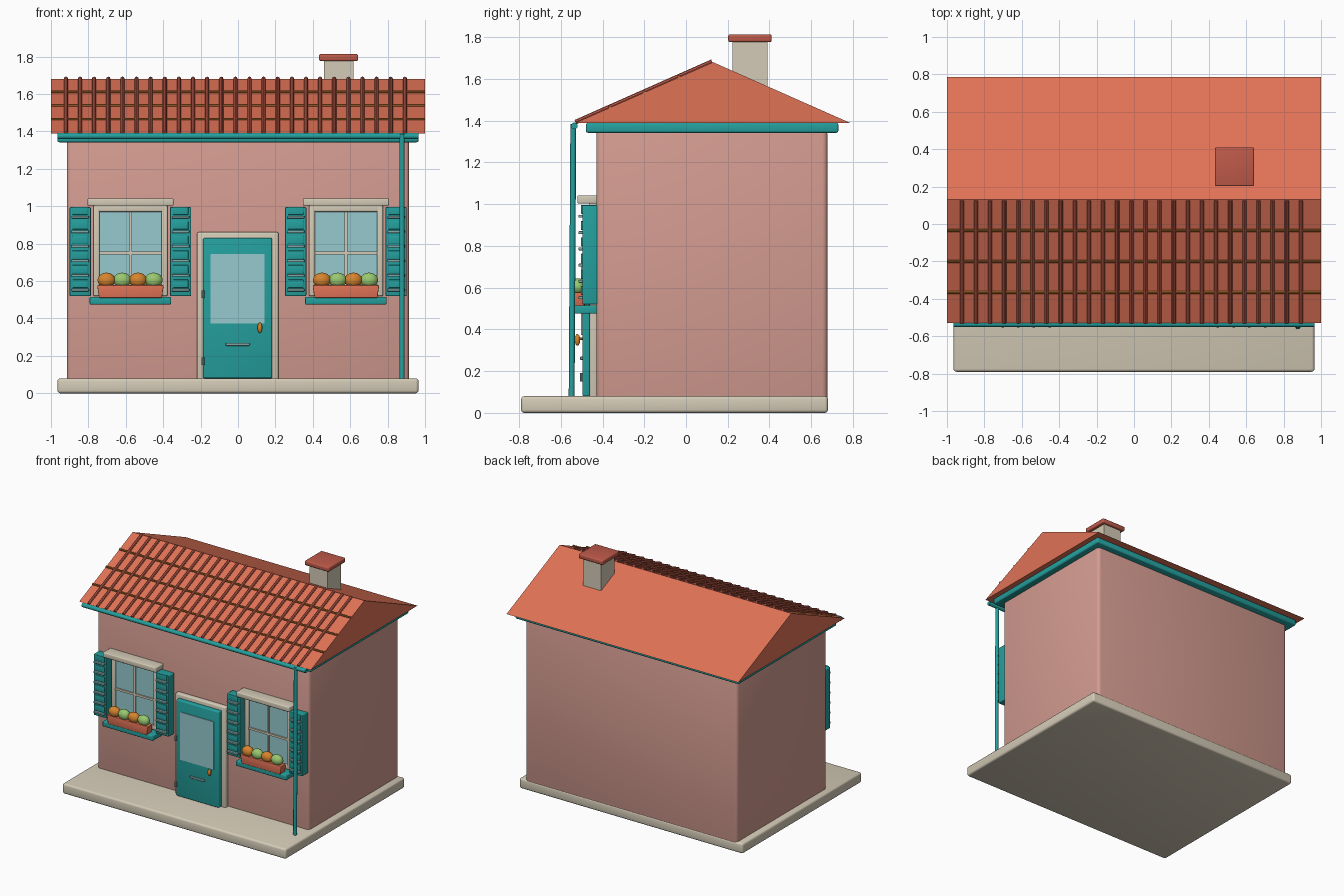
import bpy, bmesh, math
from mathutils import Vector, Matrix

old = bpy.data.objects.get("Cube")
if old:
    bpy.data.objects.remove(old, do_unlink=True)


def colour(name, r, g, b):
    lin = [((c / 255 + 0.055) / 1.055) ** 2.4 for c in (r, g, b)] + [1.0]
    m = bpy.data.materials.new(name)
    m.use_nodes = True
    m.diffuse_color = lin
    m.node_tree.nodes["Principled BSDF"].inputs["Base Color"].default_value = lin
    return m


PINK = colour("pink plaster", 212, 156, 145)
STONE = colour("pale stone", 212, 203, 183)
TEAL = colour("teal paint", 36, 160, 158)
CLAY = colour("terracotta", 224, 114, 86)
BRICK = colour("dark terracotta", 190, 90, 73)
GLASS = colour("window glass", 150, 202, 206)
ORANGE = colour("orange", 214, 132, 45)
GREEN = colour("leaf green", 152, 200, 112)
BROWN = colour("brown batten", 165, 100, 40)
METAL = colour("grey metal", 130, 168, 168)


def finish(name, bm, mat):
    bmesh.ops.recalc_face_normals(bm, faces=bm.faces)
    me = bpy.data.meshes.new(name)
    bm.to_mesh(me)
    bm.free()
    me.materials.append(mat)
    me.shade_smooth()
    me.set_sharp_from_angle(angle=math.radians(35))
    ob = bpy.data.objects.new(name, me)
    bpy.context.scene.collection.objects.link(ob)
    return ob


def box(name, x, y, z, mat, bevel=0.0, top=1.0):
    """Box from (min, max) ranges; top scales the upper face in x."""
    bm = bmesh.new()
    bmesh.ops.create_cube(bm, size=1)
    cx = sum(x) / 2
    for v in bm.verts:
        k = top if v.co.z > 0 else 1
        v.co = (cx + v.co.x * (x[1] - x[0]) * k,
                sum(y) / 2 + v.co.y * (y[1] - y[0]),
                sum(z) / 2 + v.co.z * (z[1] - z[0]))
    if bevel:
        bmesh.ops.bevel(bm, geom=bm.edges[:], offset=bevel, segments=3,
                        profile=0.5, affect='EDGES')
    return finish(name, bm, mat)


def rod(name, a, b, r, mat, sides=12):
    a, b = Vector(a), Vector(b)
    d = b - a
    bm = bmesh.new()
    turn = d.to_track_quat('Z', 'Y').to_matrix().to_4x4()
    bmesh.ops.create_cone(bm, cap_ends=True, segments=sides, radius1=r, radius2=r,
                          depth=d.length, matrix=Matrix.Translation((a + b) / 2) @ turn)
    return finish(name, bm, mat)


def ball(name, centre, size, mat):
    bm = bmesh.new()
    bmesh.ops.create_uvsphere(bm, u_segments=16, v_segments=10, radius=1)
    bmesh.ops.scale(bm, vec=size, verts=bm.verts)
    bmesh.ops.translate(bm, vec=centre, verts=bm.verts)
    return finish(name, bm, mat)


# Base, walls and eaves
box("base_slab", (-.965, .965), (-.79, .68), (0, .08), STONE, .015)
box("walls", (-.915, .915), (-.43, .678), (.05, 1.36), PINK, .025)
box("eaves_band", (-.965, .965), (-.48, .73), (1.342, 1.389), TEAL, .01)

# Gabled roof
EAVE, RIDGE, REAR, LOW, HIGH = -.53, .13, .785, 1.39, 1.68
bm = bmesh.new()
ends = [[bm.verts.new((x, y, z)) for y, z in ((EAVE, LOW), (RIDGE, HIGH), (REAR, LOW))]
        for x in (-1, 1)]
for tri in ends:
    bm.faces.new(tri)
for i in range(3):
    j = (i + 1) % 3
    bm.faces.new((ends[0][i], ends[0][j], ends[1][j], ends[1][i]))
finish("roof", bm, CLAY)

# Tile ribs and cross battens on the front slope
for i in range(25):
    x = -.92 + i * .0755
    rod(f"tile_rib_{i + 1}", (x, EAVE, LOW + .003), (x, RIDGE - .005, HIGH + .003), .011, BRICK, 8)
for i in range(3):
    t = (i + 1) / 4
    y, z = EAVE + (RIDGE - EAVE) * t, LOW + (HIGH - LOW) * t
    rod(f"roof_batten_{i + 1}", (-1, y, z + .002), (1, y, z + .002), .008, BROWN, 8)

# Chimney
box("chimney", (.46, .617), (.223, .39), (1.45, 1.79), STONE)
box("chimney_cap", (.433, .642), (.202, .41), (1.777, 1.813), BRICK, .008)

# Gutter and downpipe
rod("gutter", (-.965, -.535, 1.375), (.965, -.535, 1.375), .016, TEAL)
rod("downpipe", (.877, -.548, .08), (.877, -.54, 1.385), .014, TEAL)

# Door
box("door_frame", (-.22, .217), (-.463, -.42), (.06, .862), STONE, .012)
box("door", (-.187, .183), (-.497, -.455), (.08, .83), TEAL, .008)
box("door_glass", (-.147, .142), (-.503, -.495), (.373, .745), GLASS)
box("letter_slot", (-.066, .063), (-.507, -.495), (.254, .27), METAL, .004)
ball("door_handle", (.117, -.52, .35), (.013, .013, .028), ORANGE)
rod("handle_stem", (.117, -.495, .355), (.117, -.52, .355), .006, ORANGE, 8)
for i, z in enumerate((.17, .53)):
    rod(f"door_hinge_{i + 1}", (-.187, -.5, z - .02), (-.187, -.5, z + .02), .008, METAL, 8)


def window(side, cx):
    def part(name, x0, x1, y, z, mat, bevel=0.0, top=1.0):
        box(f"{side}_{name}", (cx + x0, cx + x1), y, z, mat, bevel, top)

    # Frame, glass and glazing bars
    front = (-.463, -.42)
    for n, s in (("a", -1), ("b", 1)):
        lo, hi = sorted((s * .165, s * .198))
        part(f"window_jamb_{n}", lo, hi, front, (.52, 1.005), STONE, .007)
    part("window_head", -.198, .198, front, (.97, 1.005), STONE, .007)
    part("window_foot", -.198, .198, front, (.52, .555), STONE, .007)
    part("window_glass", -.17, .17, (-.447, -.425), (.54, .98), GLASS)
    part("glazing_post", -.008, .008, (-.457, -.44), (.54, .98), STONE)
    part("glazing_rail", -.17, .17, (-.457, -.44), (.742, .758), STONE)

    # Lintel, sill and planter
    part("lintel", -.23, .23, (-.52, -.42), (1.003, 1.042), STONE, .006)
    part("sill", -.218, .218, (-.54, -.42), (.475, .515), TEAL, .006)
    part("flower_box", -.168, .168, (-.545, -.485), (.51, .578), CLAY, .005, 1.06)
    for i in range(4):
        x = cx - .128 + i * .084
        ball(f"{side}_plant_{i + 1}", (x, -.518, .605), (.048, .035, .04),
             GREEN if i % 2 else ORANGE)

    # Louvred shutters
    for n, s in (("a", -1), ("b", 1)):
        lo, hi = sorted((s * .212, s * .325))
        part(f"shutter_{n}", lo, hi, (-.497, -.42), (.52, .995), TEAL, .005)
        for i in range(6):
            z = .552 + i * .078
            part(f"shutter_{n}_slat_{i + 1}", lo + .01, hi - .01, (-.515, -.49),
                 (z - .007, z + .007), METAL, .003)
            part(f"shutter_{n}_louvre_{i + 1}", lo + .015, hi - .015, (-.503, -.49),
                 (z + .012, z + .055), TEAL, .003)


window("right", -.575)
window("left", .577)
